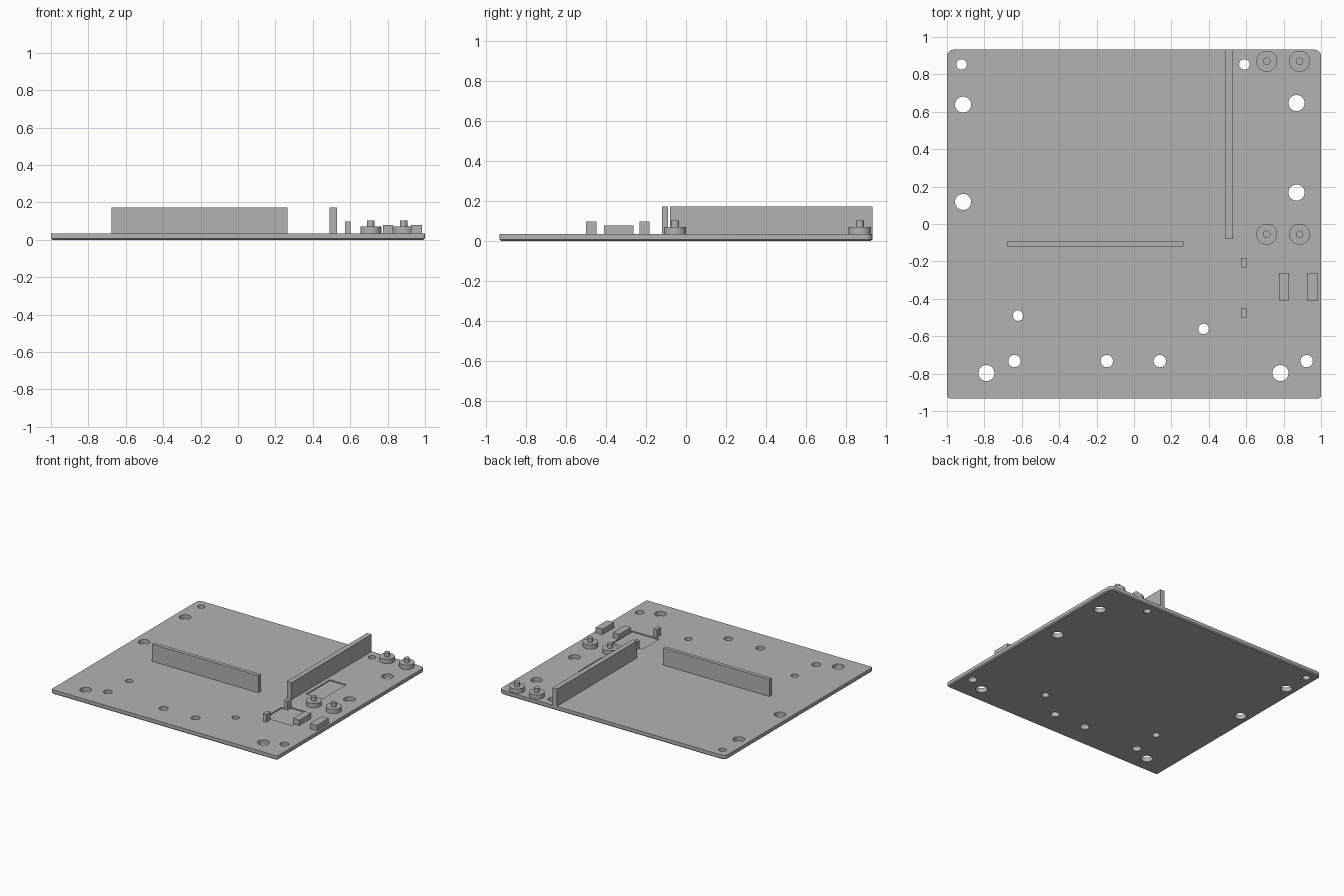
import bpy, bmesh, math
from mathutils import Matrix, Vector

if "Cube" in bpy.data.objects:
    bpy.data.objects.remove(bpy.data.objects["Cube"], do_unlink=True)

TOP = 0.035       # upper face of the base plate
POCKET = 0.027    # floor of the shallow pockets

grey = bpy.data.materials.new("plain grey")
grey.use_nodes = True
COLOUR = (0.45, 0.45, 0.45, 1)
grey.diffuse_color = COLOUR
grey.node_tree.nodes["Principled BSDF"].inputs["Base Color"].default_value = COLOUR


def finish(bm, name):
    bmesh.ops.recalc_face_normals(bm, faces=bm.faces)
    mesh = bpy.data.meshes.new(name)
    bm.to_mesh(mesh)
    bm.free()
    mesh.materials.append(grey)
    obj = bpy.data.objects.new(name, mesh)
    bpy.context.collection.objects.link(obj)
    return obj


def prism(bm, points, z0, z1):
    """Extrude a flat outline upwards."""
    face = bm.faces.new([bm.verts.new((x, y, z0)) for x, y in points])
    new = bmesh.ops.extrude_face_region(bm, geom=[face])["geom"]
    verts = [g for g in new if isinstance(g, bmesh.types.BMVert)]
    bmesh.ops.translate(bm, verts=verts, vec=(0, 0, z1 - z0))


def rect(x0, x1, y0, y1):
    return [(x0, y0), (x1, y0), (x1, y1), (x0, y1)]


def block(name, x0, x1, y0, y1, height):
    bm = bmesh.new()
    prism(bm, rect(x0, x1, y0, y1), TOP, height)
    return finish(bm, name)


def cylinder(bm, x, y, r, z0, z1, sides=32):
    bmesh.ops.create_cone(bm, cap_ends=True, segments=sides, radius1=r, radius2=r,
                          depth=z1 - z0, matrix=Matrix.Translation((x, y, (z0 + z1) / 2)))


def smooth(obj):
    bpy.ops.object.select_all(action="DESELECT")
    obj.select_set(True)
    bpy.context.view_layer.objects.active = obj
    bpy.ops.object.shade_smooth_by_angle(angle=math.radians(30))


# Base plate: rounded corners, chamfered lower rim
outline = []
for cx, cy, r, start in ((1, 0.932, 0.035, 0), (-1, 0.932, 0.035, 90),
                         (-1, -0.932, 0.015, 180), (1, -0.932, 0.015, 270)):
    ox, oy = cx - math.copysign(r, cx), cy - math.copysign(r, cy)
    for i in range(7):
        a = math.radians(start + 15 * i)
        outline.append((ox + r * math.cos(a), oy + r * math.sin(a)))
bm = bmesh.new()
prism(bm, outline, 0, TOP)
rim = [e for e in bm.edges if all(v.co.z < 0.001 for v in e.verts)]
bmesh.ops.bevel(bm, geom=rim, offset=0.008, segments=1, affect="EDGES")
plate = finish(bm, "base_plate")

# Cutter: through holes and two shallow pockets
large = [(-0.914, 0.638), (0.869, 0.647), (-0.914, 0.118), (0.869, 0.168),
         (-0.789, -0.797), (0.783, -0.797)]
medium = [(x, -0.733) for x in (-0.639, -0.145, 0.138, 0.923)]
small = [(-0.922, 0.853), (0.59, 0.853), (-0.62, -0.49), (0.372, -0.561)]
bm = bmesh.new()
for centres, radius in ((large, 0.043), (medium, 0.033), (small, 0.028)):
    for x, y in centres:
        cylinder(bm, x, y, radius, -0.1, 0.1)
prism(bm, rect(0.56, 0.705, 0.06, 0.36), POCKET, 0.1)
prism(bm, [(0.545, -0.44), (0.785, -0.44), (0.785, -0.188), (0.6, -0.188),
           (0.6, -0.23), (0.545, -0.23)], POCKET, 0.1)
cutter = finish(bm, "hole_cutter")
cutter.hide_render = True
cut = plate.modifiers.new("holes", "BOOLEAN")
cut.operation, cut.solver, cut.object = "DIFFERENCE", "EXACT", cutter
bpy.context.view_layer.objects.active = plate
bpy.ops.object.modifier_apply(modifier="holes")
bpy.data.objects.remove(cutter, do_unlink=True)
smooth(plate)

# Upright walls
block("side_wall", 0.49, 0.53, -0.08, 0.932, 0.172)
block("cross_wall", -0.675, 0.265, -0.12, -0.09, 0.172)

# Small posts and stop blocks around the lower pocket
block("rear_post", 0.572, 0.602, -0.232, -0.183, 0.098)
block("front_post", 0.572, 0.602, -0.5, -0.448, 0.098)
block("inner_stop", 0.775, 0.83, -0.41, -0.263, 0.078)
block("outer_stop", 0.925, 0.985, -0.41, -0.263, 0.078)

# Round standoffs with locating pins
for side, x in (("right", 0.71), ("left", 0.885)):
    for end, y in (("front", -0.055), ("back", 0.87)):
        bm = bmesh.new()
        cylinder(bm, x, y, 0.056, TOP, 0.07)
        cylinder(bm, x, y, 0.02, 0.07, 0.103)
        smooth(finish(bm, f"{end}_{side}_standoff"))
